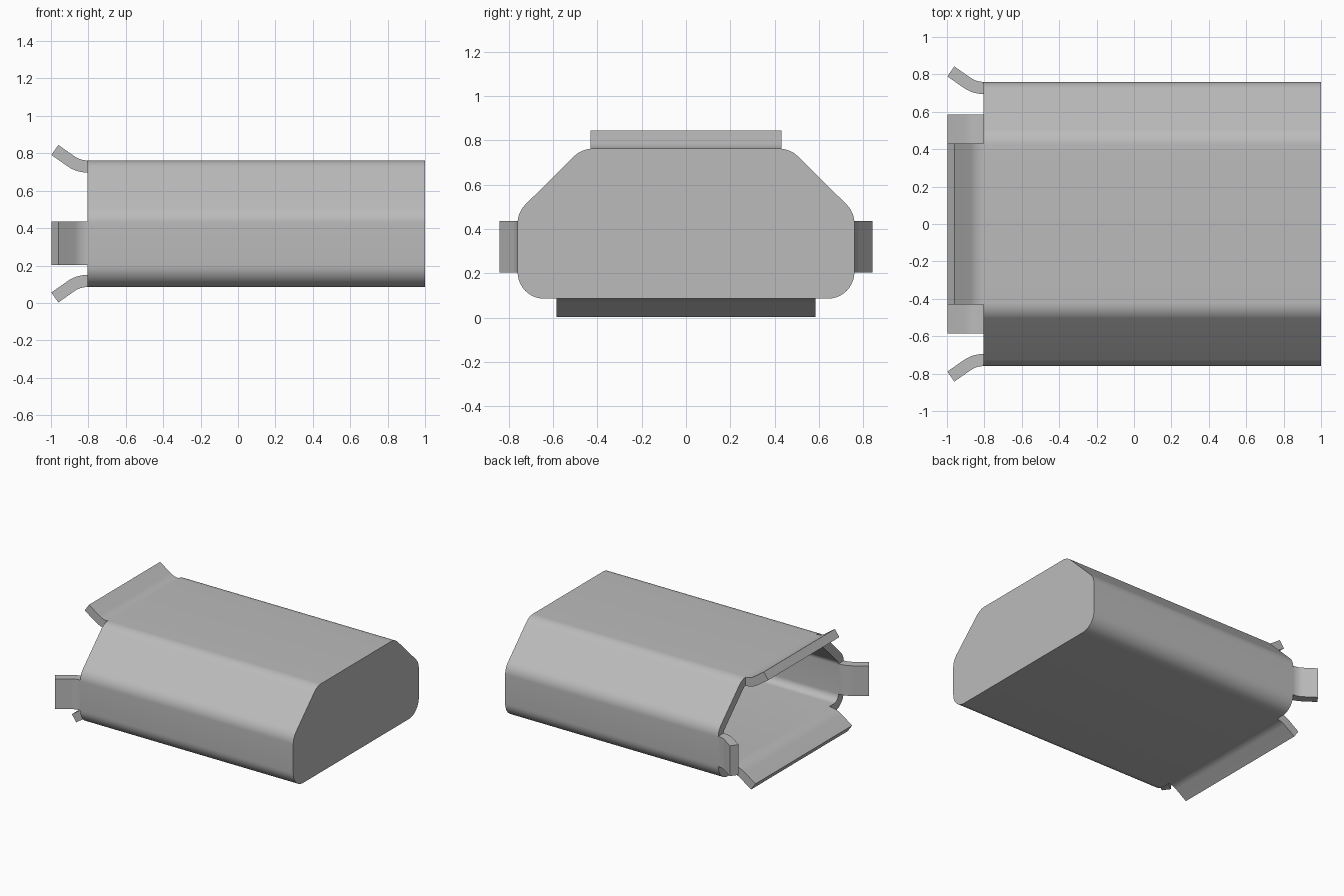
import bpy
import bmesh
import math
from mathutils import Vector

if "Cube" in bpy.data.objects:
    bpy.data.objects.remove(bpy.data.objects["Cube"], do_unlink=True)

WALL = 0.065          # sheet thickness
RADIUS = 0.12         # outer bend radius
MOUTH, END = -0.805, 1.0
HALF_Y, BASE, TOP = 0.76, 0.085, 0.762

metal = bpy.data.materials.new("light_grey_metal")
metal.use_nodes = True
GREY = (0.5, 0.5, 0.5, 1)
metal.diffuse_color = GREY
metal.node_tree.nodes["Principled BSDF"].inputs["Base Color"].default_value = GREY


def finish(bm, name):
    bmesh.ops.recalc_face_normals(bm, faces=bm.faces[:])
    mesh = bpy.data.meshes.new(name)
    bm.to_mesh(mesh)
    bm.free()
    mesh.materials.append(metal)
    obj = bpy.data.objects.new(name, mesh)
    bpy.context.collection.objects.link(obj)
    bpy.ops.object.select_all(action='DESELECT')
    obj.select_set(True)
    bpy.context.view_layer.objects.active = obj
    bpy.ops.object.shade_smooth_by_angle(angle=math.radians(30))


def rounded_outline(corners, inset, steps=10):
    """Counter-clockwise outline with round corners, moved inward by inset."""
    points = []
    for i, corner in enumerate(corners):
        p = Vector(corner)
        d_in = (p - Vector(corners[i - 1])).normalized()
        d_out = (Vector(corners[(i + 1) % len(corners)]) - p).normalized()
        turn = d_in.angle(d_out)
        start = p - d_in * RADIUS * math.tan(turn / 2)
        normal = Vector((d_in.y, -d_in.x))
        centre = start - normal * RADIUS
        a0 = math.atan2(normal.y, normal.x)
        for k in range(steps + 1):
            a = a0 + turn * k / steps
            points.append(centre + Vector((math.cos(a), math.sin(a))) * (RADIUS - inset))
    return points


# Hollow body: outer skin, rim, inner skin and closed far end
right_half = [(HALF_Y, BASE), (HALF_Y, 0.475), (0.47, TOP)]
corners = right_half + [(-y, z) for y, z in reversed(right_half)]
bm = bmesh.new()
rings = []
for x, inset in ((END, 0), (MOUTH, 0), (MOUTH, WALL), (END - WALL, WALL)):
    rings.append([bm.verts.new((x, p.x, p.y)) for p in rounded_outline(corners, inset)])
for a, b in zip(rings, rings[1:]):
    for i in range(len(a)):
        bm.faces.new((a[i - 1], a[i], b[i], b[i - 1]))
bm.faces.new(rings[0])
bm.faces.new(rings[-1])
finish(bm, "shell_body")


# Flared lips: each is a bent strip, described by distance along x and outward
def lip_profile(angle=math.radians(35), straight=0.106, steps=10):
    def side(radius):
        arc = [(MOUTH - radius * math.sin(angle * k / steps),
                RADIUS - radius * math.cos(angle * k / steps)) for k in range(steps + 1)]
        x, n = arc[-1]
        return arc + [(x - straight * math.cos(angle), n + straight * math.sin(angle))]
    return side(RADIUS) + side(RADIUS + WALL)[::-1]


def add_lip(name, low, high, place):
    bm = bmesh.new()
    ends = [[bm.verts.new(place(x, n, w)) for x, n in lip_profile()] for w in (low, high)]
    for i in range(len(ends[0])):
        bm.faces.new((ends[0][i - 1], ends[0][i], ends[1][i], ends[1][i - 1]))
    for ring in ends:
        bm.faces.new(ring)
    finish(bm, name)


add_lip("top_lip", -0.43, 0.43, lambda x, n, w: (x, w, TOP + n))
add_lip("bottom_lip", -0.585, 0.585, lambda x, n, w: (x, w, BASE - n))
add_lip("back_lip", 0.203, 0.435, lambda x, n, w: (x, HALF_Y + n, w))
add_lip("front_lip", 0.203, 0.435, lambda x, n, w: (x, -HALF_Y - n, w))
